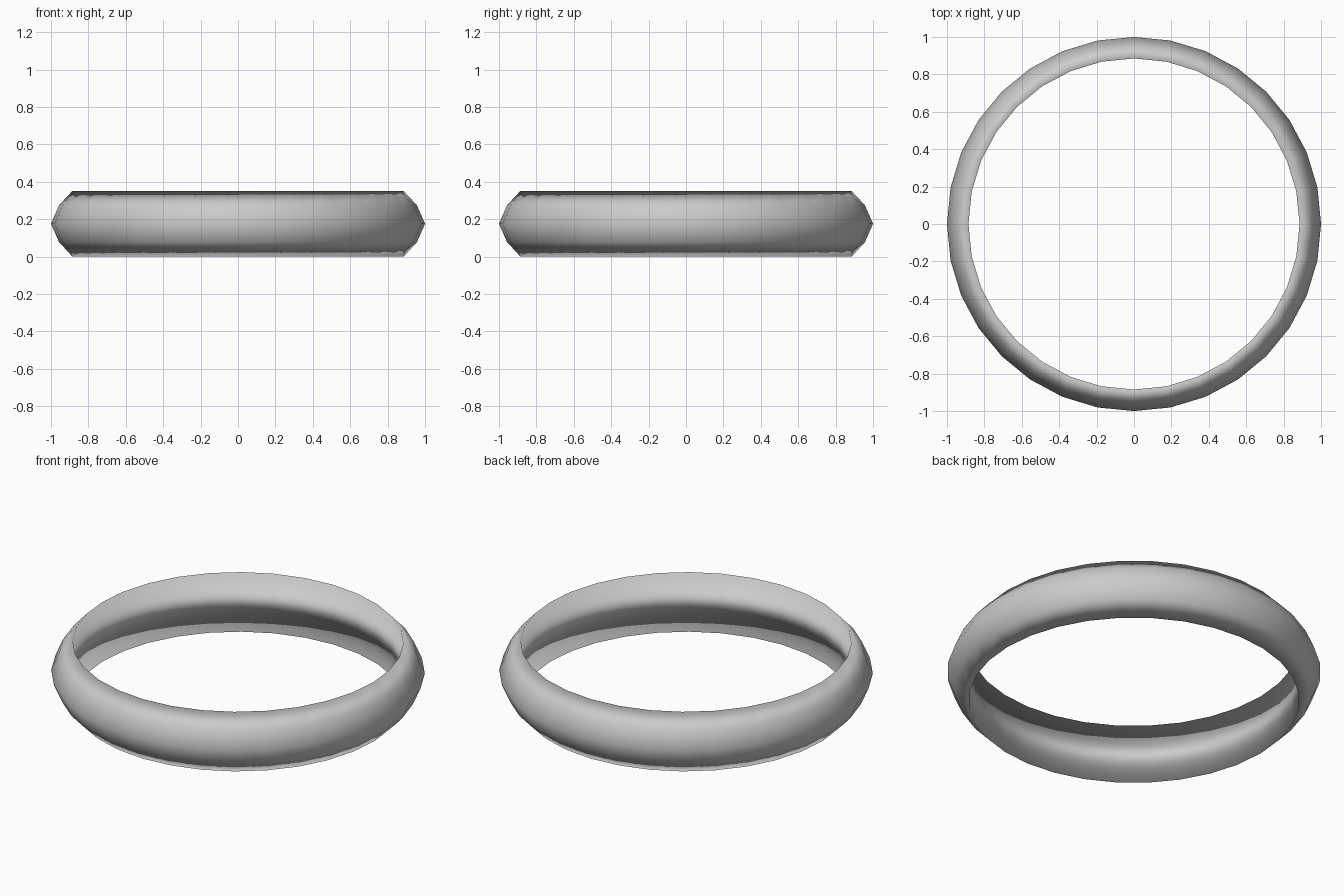
import bpy, bmesh
from math import sin, cos, tau

if "Cube" in bpy.data.objects:
    bpy.data.objects.remove(bpy.data.objects["Cube"])

SEGMENTS = 32
# Closed cross-section (radius, height): domed outside, straight inside
PROFILE = [(0.885, 0.0), (0.957, 0.078), (1.0, 0.176), (0.957, 0.274), (0.885, 0.352)]

# Ring band: sweep the cross-section round the z axis
bm = bmesh.new()
rings = [[bm.verts.new((r * cos(tau * i / SEGMENTS), r * sin(tau * i / SEGMENTS), z))
          for r, z in PROFILE] for i in range(SEGMENTS)]
n = len(PROFILE)
for i in range(SEGMENTS):
    a, b = rings[i], rings[(i + 1) % SEGMENTS]
    for j in range(n):
        k = (j + 1) % n
        bm.faces.new((a[j], b[j], b[k], a[k])).smooth = True
bmesh.ops.recalc_face_normals(bm, faces=bm.faces)

mesh = bpy.data.meshes.new("ring_band")
bm.to_mesh(mesh)
bm.free()
bpy.context.collection.objects.link(bpy.data.objects.new("ring_band", mesh))
